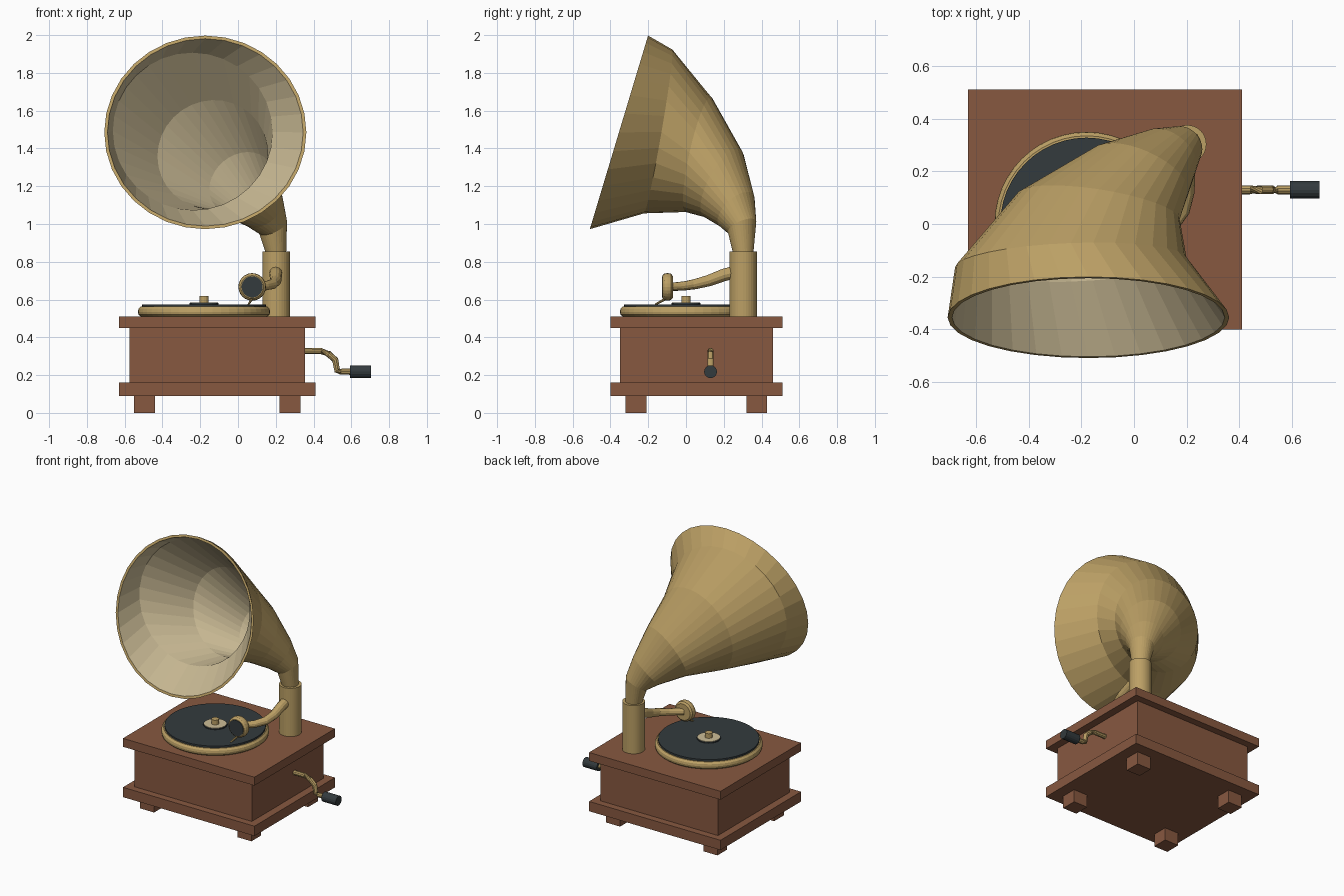
import bpy, bmesh, math
from mathutils import Vector

if "Cube" in bpy.data.objects:
    bpy.data.objects.remove(bpy.data.objects["Cube"])


def material(name, rgb):
    m = bpy.data.materials.new(name)
    m.diffuse_color = (*rgb, 1)
    m.use_nodes = True
    m.node_tree.nodes["Principled BSDF"].inputs["Base Color"].default_value = m.diffuse_color
    return m


WOOD = material("wood", (0.242, 0.098, 0.051))
BRASS = material("brass", (0.50, 0.35, 0.13))
CREAM = material("pale_lining", (0.61, 0.51, 0.31))
DARK = material("dark_rubber", (0.033, 0.043, 0.047))


def finish(name, bm, *mats):
    bmesh.ops.recalc_face_normals(bm, faces=bm.faces)
    me = bpy.data.meshes.new(name)
    bm.to_mesh(me)
    bm.free()
    for m in mats:
        me.materials.append(m)
    ob = bpy.data.objects.new(name, me)
    bpy.context.collection.objects.link(ob)
    return ob


def box(name, lo, hi, mat):
    bm = bmesh.new()
    bmesh.ops.create_cube(bm, size=1)
    for v in bm.verts:
        v.co = Vector([(a + b) / 2 + c * (b - a) for a, b, c in zip(lo, hi, v.co)])
    return finish(name, bm, mat)


def ring(bm, centre, normal, radius, seg):
    """Circle of vertices around an axis, started from a stable direction."""
    n = Vector(normal).normalized()
    ref = Vector((1, 0, 0)) if abs(n.x) < 0.9 else Vector((0, 1, 0))
    u = (ref - n * ref.dot(n)).normalized()
    w = n.cross(u)
    c = Vector(centre)
    return [bm.verts.new(c + radius * (math.cos(t) * u + math.sin(t) * w))
            for t in (2 * math.pi * i / seg for i in range(seg))]


def bridge(bm, a, b, mat=0):
    k = len(a)
    for i in range(k):
        f = bm.faces.new((a[i], a[(i + 1) % k], b[(i + 1) % k], b[i]))
        f.material_index = mat


def loft(name, sections, mat, seg):
    """Closed solid through (centre, normal, radius) sections."""
    bm = bmesh.new()
    rings = [ring(bm, c, n, r, seg) for c, n, r in sections]
    for a, b in zip(rings, rings[1:]):
        bridge(bm, a, b)
    bm.faces.new(rings[0])
    bm.faces.new(rings[-1])
    return finish(name, bm, mat)


def turned(name, origin, axis, profile, mat, seg=32):
    """Solid turned about an axis from (distance, radius) pairs."""
    o, a = Vector(origin), Vector(axis)
    return loft(name, [(o + a * d, a, r) for d, r in profile], mat, seg)


def tube(name, points, radii, mat, seg=10):
    pts = [Vector(p) for p in points]
    last = len(pts) - 1
    secs = []
    for i, p in enumerate(pts):
        n = Vector()
        if i > 0:
            n += (p - pts[i - 1]).normalized()
        if i < last:
            n += (pts[i + 1] - p).normalized()
        secs.append((p, n, radii[i]))
    return loft(name, secs, mat, seg)


# Wooden cabinet
box("cabinet_body", (-0.575, -0.35, 0.15), (0.355, 0.46, 0.46), WOOD)
box("cabinet_lid", (-0.63, -0.40, 0.45), (0.41, 0.51, 0.51), WOOD)
box("cabinet_plinth", (-0.63, -0.40, 0.09), (0.41, 0.51, 0.16), WOOD)
for x in (-0.55, 0.22):
    for y in (-0.32, 0.32):
        box("foot", (x, y, 0), (x + 0.11, y + 0.11, 0.09), WOOD)

# Turntable, record, label and spindle
HUB, UP = (-0.18, 0, 0), (0, 0, 1)
turned("platter", HUB, UP,
       [(0.51, 0.335), (0.52, 0.347), (0.535, 0.35), (0.55, 0.347), (0.562, 0.335)], BRASS, 48)
turned("record", HUB, UP, [(0.56, 0.328), (0.575, 0.328)], DARK, 48)
turned("record_centre", HUB, UP, [(0.574, 0.078), (0.582, 0.078)], DARK)
turned("label", HUB, UP, [(0.58, 0.074), (0.585, 0.074)], CREAM)
turned("spindle", HUB, UP, [(0.58, 0.025), (0.618, 0.025)], BRASS, 16)

# Post carrying the horn
turned("horn_post", (0.202, 0.303, 0), UP, [(0.51, 0.073), (0.855, 0.073)], BRASS)

# Flared horn: brass outside, pale lining inside, brass rim
HORN = [
    ((0.202, 0.303, 0.84), (0, 0, 1), 0.053),
    ((0.185, 0.297, 0.985), (-0.42, -0.40, 0.9), 0.081),
    ((0.132, 0.265, 1.075), (-0.5, -0.62, 0.65), 0.123),
    ((0.02, 0.192, 1.215), (-0.35, -0.78, 0.42), 0.202),
    ((-0.135, 0.065, 1.368), (-0.15, -0.95, 0.21), 0.312),
    ((-0.24, -0.147, 1.49), (0.04, -0.985, 0.17), 0.44),
    ((-0.173, -0.355, 1.485), (0, -0.957, 0.288), 0.535),
]
bm = bmesh.new()
outer = [ring(bm, c, n, r, 32) for c, n, r in HORN]
inner = [ring(bm, c, n, r - 0.017, 32) for c, n, r in HORN]
for i in range(len(HORN) - 1):
    bridge(bm, outer[i], outer[i + 1], 0)
    bridge(bm, inner[i], inner[i + 1], 1)
bridge(bm, outer[-1], inner[-1], 0)
bm.faces.new(outer[0])
bm.faces.new(inner[0]).material_index = 1
finish("horn", bm, BRASS, CREAM)

# Tone arm, sound box and needle
tube("tone_arm",
     [(0.2, 0.26, 0.745), (0.2, 0.2, 0.73), (0.2, 0.12, 0.70), (0.185, 0.05, 0.682),
      (0.145, -0.01, 0.672), (0.075, -0.08, 0.667)],
     [0.034, 0.033, 0.03, 0.027, 0.024, 0.022], BRASS, 12)
turned("sound_box", (0.075, 0, 0.667), (0, -1, 0),
       [(0.07, 0.058), (0.08, 0.07), (0.098, 0.073), (0.115, 0.07), (0.125, 0.06)], BRASS, 24)
turned("diaphragm", (0.075, 0, 0.667), (0, -1, 0), [(0.12, 0.056), (0.128, 0.056)], DARK, 24)
tube("needle", [(0.075, -0.105, 0.605), (0.055, -0.162, 0.574)], [0.008, 0.005], BRASS, 8)

# Winding crank and grip
Y = 0.13
tube("crank",
     [(0.34, Y, 0.327), (0.44, Y, 0.327), (0.48, Y, 0.312), (0.515, Y, 0.28), (0.525, Y, 0.225),
      (0.545, Y, 0.218), (0.61, Y, 0.218)], [0.017] * 7, BRASS, 10)
turned("crank_grip", (0, Y, 0.218), (1, 0, 0), [(0.592, 0.034), (0.705, 0.034)], DARK, 16)
